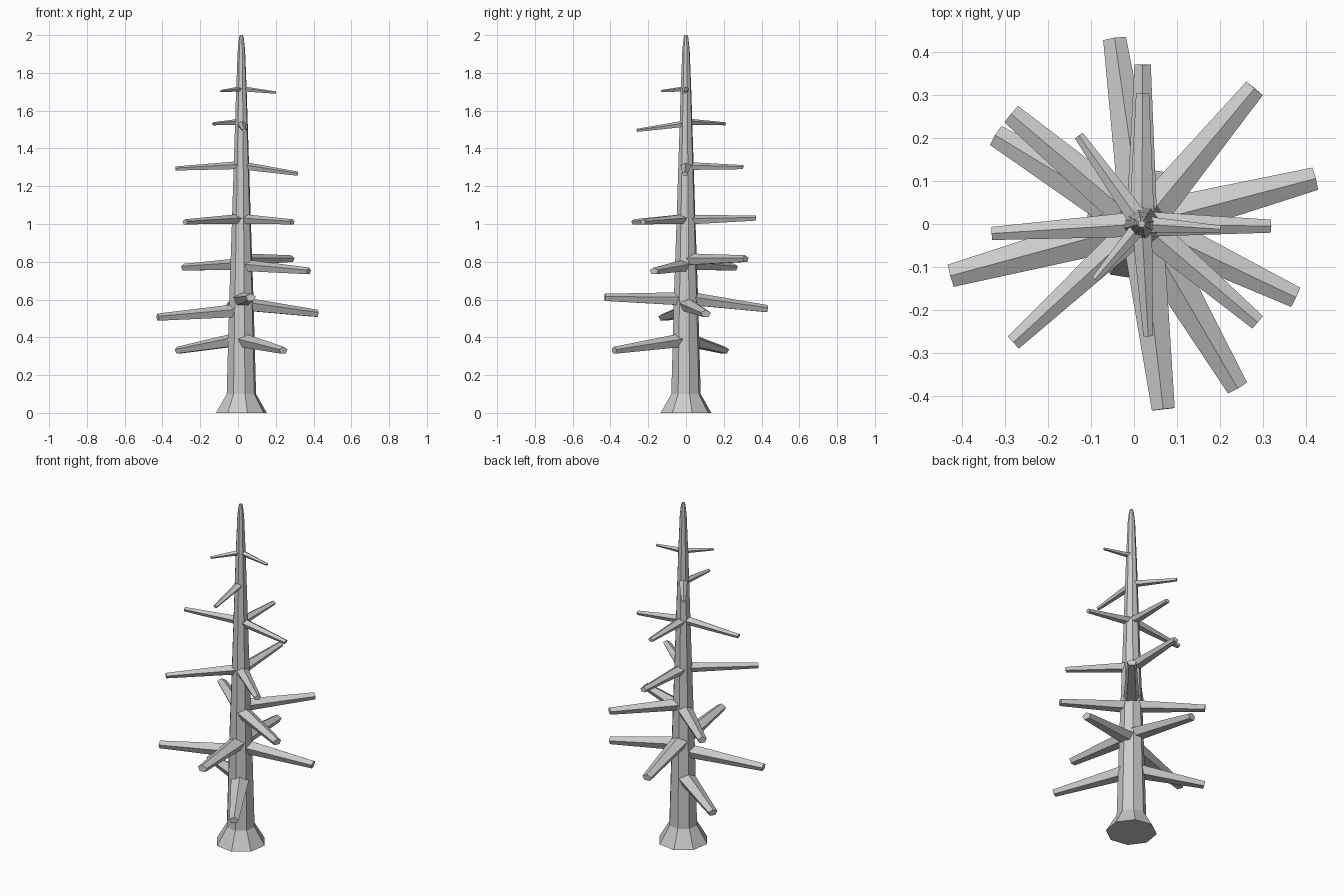
import bpy, bmesh, math
from mathutils import Vector

if "Cube" in bpy.data.objects:
    bpy.data.objects.remove(bpy.data.objects["Cube"])

CX, CY = 0.018, 0.0


def loft(name, rings):
    """Skin a list of equal-length vertex rings and cap both ends."""
    bm = bmesh.new()
    loops = [[bm.verts.new(p) for p in ring] for ring in rings]
    for a, b in zip(loops, loops[1:]):
        for i in range(len(a)):
            j = (i + 1) % len(a)
            bm.faces.new((a[i], a[j], b[j], b[i]))
    bm.faces.new(loops[0])
    bm.faces.new(loops[-1])
    bmesh.ops.recalc_face_normals(bm, faces=bm.faces)
    mesh = bpy.data.meshes.new(name)
    bm.to_mesh(mesh)
    bm.free()
    obj = bpy.data.objects.new(name, mesh)
    bpy.context.collection.objects.link(obj)
    return obj


# Trunk: eight-sided, flared foot, slow taper to a blunt tip
profile = [(0, 0.138), (0.1, 0.08), (0.6, 0.066), (1.0, 0.052),
           (1.3, 0.042), (1.7, 0.029), (1.92, 0.02), (1.985, 0.013), (2.0, 0.008)]
loft("trunk", [[(CX + r * math.cos(math.tau * (k + 0.3) / 8),
                 CY + r * math.sin(math.tau * (k + 0.3) / 8), z)
                for k in range(8)] for z, r in profile])


# Branches: flattened five-sided tapered limbs with a ridge on top
def branch(name, tip, root_z, r_root, r_tip):
    root, tip = Vector((CX, CY, root_z)), Vector(tip)
    d = (tip - root).normalized()
    side = d.cross(Vector((0, 0, 1))).normalized()
    up = side.cross(d)

    def ring(c, r):
        return [c + side * r * math.sin(math.tau * k / 5)
                + up * 0.75 * r * math.cos(math.tau * k / 5) for k in range(5)]
    loft(name, [ring(root, r_root), ring(tip, r_tip)])


# each tier: root radius, tip radius, [(tip x, y, z, root z), ...]
tiers = [
    (0.054, 0.027, [(-0.32, 0.205, 0.33, 0.39), (0.24, -0.38, 0.33, 0.385)]),
    (0.052, 0.028, [(-0.425, -0.12, 0.505, 0.54), (0.42, 0.105, 0.525, 0.575),
                    (0.068, -0.43, 0.61, 0.60), (-0.045, 0.43, 0.55, 0.605)]),
    (0.046, 0.026, [(-0.285, 0.255, 0.77, 0.785), (0.375, -0.17, 0.75, 0.78),
                    (0.28, 0.315, 0.815, 0.81)]),
    (0.038, 0.02, [(-0.28, -0.275, 1.01, 1.025), (0.287, -0.228, 1.01, 1.025),
                   (0.02, 0.37, 1.03, 1.02)]),
    (0.031, 0.016, [(-0.33, -0.022, 1.293, 1.31), (0.317, -0.005, 1.265, 1.308),
                    (0.02, 0.303, 1.3, 1.305)]),
    (0.025, 0.012, [(-0.128, 0.205, 1.53, 1.54), (0.033, -0.26, 1.495, 1.53)]),
    (0.02, 0.009, [(-0.09, -0.128, 1.703, 1.715), (0.2, -0.012, 1.695, 1.715)]),
]
for t, (r0, r1, limbs) in enumerate(tiers, 1):
    for n, (x, y, z, rz) in enumerate(limbs, 1):
        branch(f"branch_tier{t}_{n}", (x, y, z), rz, r0, r1)
